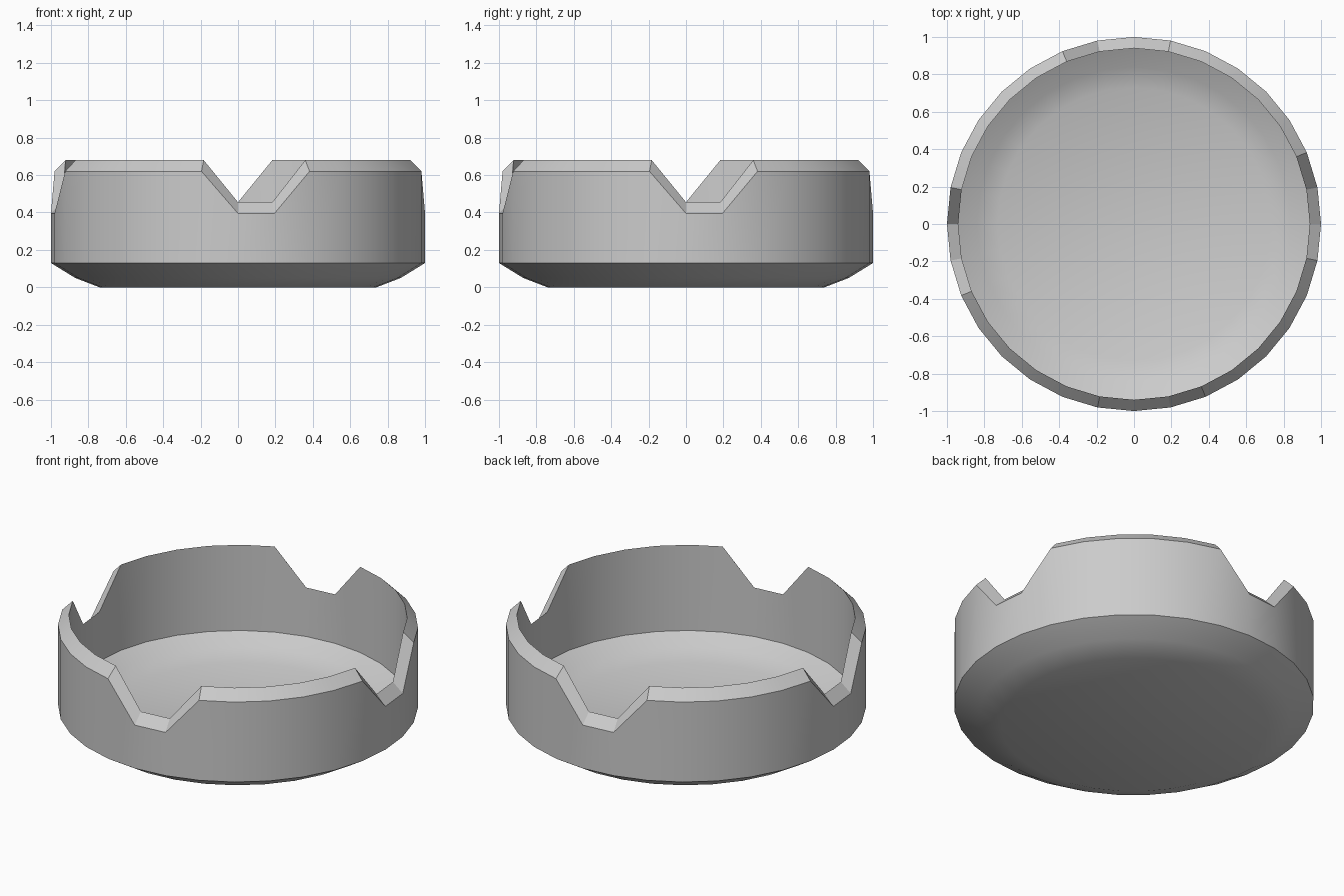
import bpy
import bmesh
import math

cube = bpy.data.objects.get("Cube")
if cube:
    bpy.data.objects.remove(cube, do_unlink=True)

SIDES = 32
NOTCH_SPACING = SIDES // 4
NOTCH_DEPTH = 0.225

# Cross-section from underside to inner floor: radius, height, follows the notches
PROFILE = [
    (0.74, 0.0, False),
    (0.87, 0.05, False),
    (1.0, 0.13, False),
    (1.0, 0.62, True),
    (0.94, 0.68, True),
    (0.94, 0.155, False),
    (0.84, 0.10, False),
    (0.73, 0.055, False),
]


def make_material(name, color):
    mat = bpy.data.materials.new(name)
    mat.use_nodes = True
    mat.diffuse_color = color
    mat.node_tree.nodes["Principled BSDF"].inputs["Base Color"].default_value = color
    return mat


def make_ring(bm, radius, height, notched):
    ring = []
    for k in range(SIDES):
        a = math.tau * k / SIDES
        low = notched and k % NOTCH_SPACING in (0, 1)
        z = height - (NOTCH_DEPTH if low else 0)
        ring.append(bm.verts.new((radius * math.sin(a), -radius * math.cos(a), z)))
    return ring


# Round dish with four notches in its rim
bm = bmesh.new()
rings = [make_ring(bm, *point) for point in PROFILE]
for lower, upper in zip(rings, rings[1:]):
    for k in range(SIDES):
        n = (k + 1) % SIDES
        bm.faces.new((lower[k], lower[n], upper[n], upper[k]))

# Underside and inner floor
bm.faces.new(rings[0][::-1])
bm.faces.new(rings[-1])
bmesh.ops.recalc_face_normals(bm, faces=bm.faces)

mesh = bpy.data.meshes.new("notched_dish")
bm.to_mesh(mesh)
bm.free()
mesh.materials.append(make_material("plain grey", (0.6, 0.6, 0.6, 1)))

dish = bpy.data.objects.new("notched_dish", mesh)
bpy.context.collection.objects.link(dish)
bpy.ops.object.select_all(action="DESELECT")
dish.select_set(True)
bpy.context.view_layer.objects.active = dish
bpy.ops.object.shade_smooth_by_angle(angle=math.radians(30))
